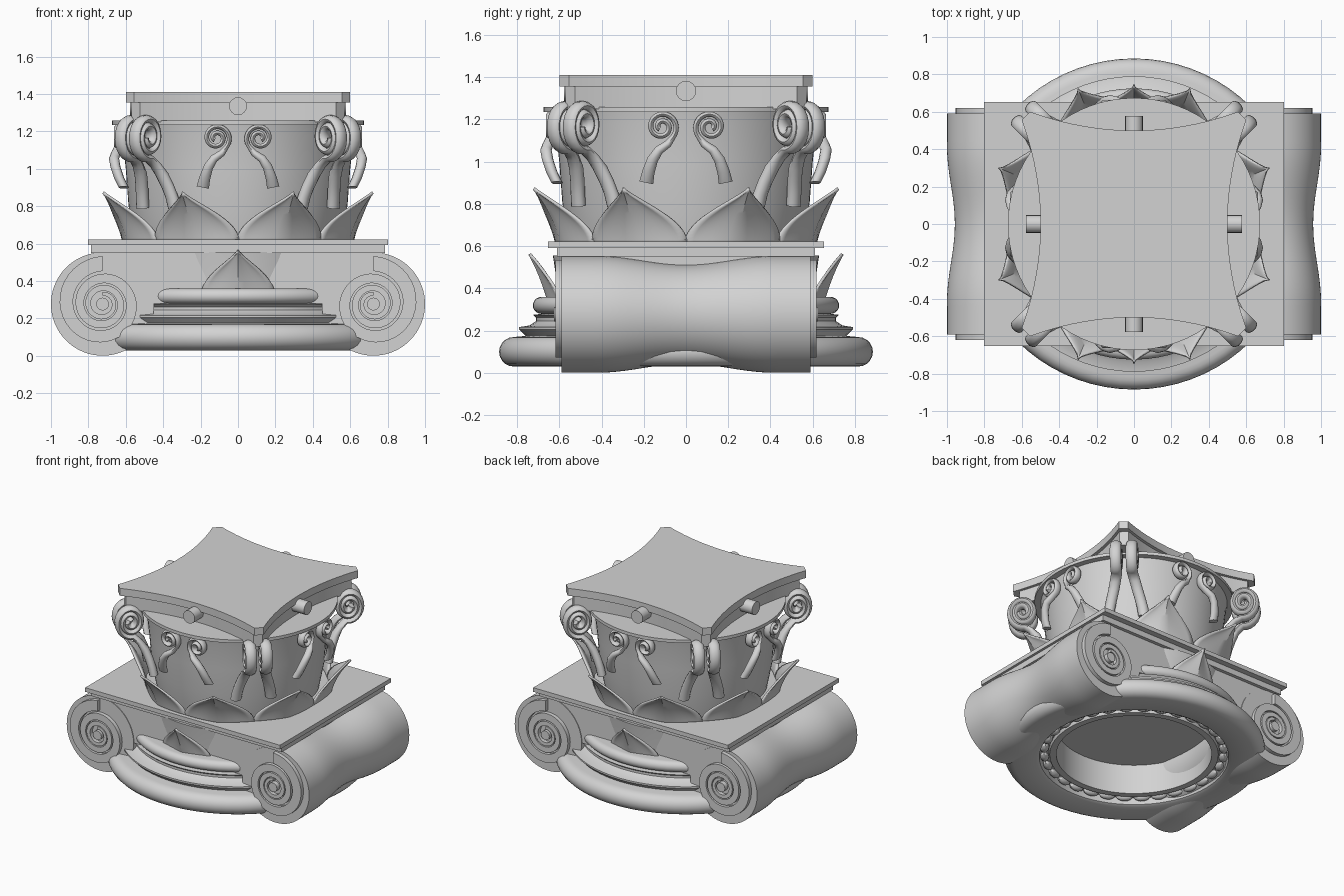
import bpy, bmesh, math
from math import sin, cos, pi, radians
from mathutils import Vector, Matrix

if "Cube" in bpy.data.objects:
    bpy.data.objects.remove(bpy.data.objects["Cube"], do_unlink=True)

stone = bpy.data.materials.new("grey stone")
stone.use_nodes = True
stone.diffuse_color = (0.65, 0.65, 0.65, 1)
bsdf = stone.node_tree.nodes["Principled BSDF"]
bsdf.inputs["Base Color"].default_value = (0.65, 0.65, 0.65, 1)
bsdf.inputs["Roughness"].default_value = 0.7


def finish(bm, name, smooth=True, angle=32):
    bmesh.ops.recalc_face_normals(bm, faces=bm.faces)
    mesh = bpy.data.meshes.new(name)
    bm.to_mesh(mesh)
    bm.free()
    mesh.materials.append(stone)
    obj = bpy.data.objects.new(name, mesh)
    bpy.context.collection.objects.link(obj)
    if smooth:
        bpy.ops.object.select_all(action="DESELECT")
        obj.select_set(True)
        bpy.context.view_layer.objects.active = obj
        bpy.ops.object.shade_smooth_by_angle(angle=radians(angle))
    return obj


def box(name, hx, hy, z0, z1):
    bm = bmesh.new()
    bmesh.ops.create_cube(bm, size=1, matrix=Matrix.Translation((0, 0, (z0 + z1) / 2))
                          @ Matrix.Diagonal((2 * hx, 2 * hy, z1 - z0, 1)))
    return finish(bm, name, False)


def lathe(name, profile, closed=False, matrix=Matrix(), steps=72):
    bm = bmesh.new()
    pts = profile + profile[:1] if closed else profile
    vs = [bm.verts.new((r, 0, z)) for r, z in pts]
    es = [bm.edges.new(p) for p in zip(vs, vs[1:])]
    bmesh.ops.spin(bm, geom=vs + es, axis=(0, 0, 1), cent=(0, 0, 0),
                   angle=2 * pi, steps=steps)
    bmesh.ops.remove_doubles(bm, verts=bm.verts, dist=1e-4)
    bmesh.ops.transform(bm, matrix=matrix, verts=bm.verts)
    return finish(bm, name)


def prism(name, outline, z0, z1):
    bm = bmesh.new()
    face = bm.faces.new([bm.verts.new((x, y, z0)) for x, y in outline])
    ext = bmesh.ops.extrude_face_region(bm, geom=[face])["geom"]
    bmesh.ops.translate(bm, vec=(0, 0, z1 - z0),
                        verts=[v for v in ext if isinstance(v, bmesh.types.BMVert)])
    return finish(bm, name)


def sweep(name, path, side, wide, thick):
    """Elliptical ribbon along a path; thick is one value per point."""
    bm = bmesh.new()
    rings, n = [], 10
    for i, p in enumerate(path):
        t = (path[min(i + 1, len(path) - 1)] - path[max(i - 1, 0)]).normalized()
        nrm = t.cross(side).normalized()
        rings.append([bm.verts.new(p + side * wide * cos(2 * pi * k / n)
                                   + nrm * thick[i] * sin(2 * pi * k / n)) for k in range(n)])
    for a, b in zip(rings, rings[1:]):
        for k in range(n):
            bm.faces.new((a[k], a[(k + 1) % n], b[(k + 1) % n], b[k]))
    bm.faces.new(rings[0])
    bm.faces.new(rings[-1])
    return finish(bm, name, angle=50)


def arc(cx, cz, r, a0, a1, n=10):
    return [(cx + r * cos(radians(a0 + (a1 - a0) * i / n)),
             cz + r * sin(radians(a0 + (a1 - a0) * i / n))) for i in range(n + 1)]


def curl(cx, cz, r0, r1, start, turns, squash=1.0, n=52):
    out = []
    for i in range(n + 1):
        f = i / n
        a, r = radians(start) + 2 * pi * turns * f, r0 + (r1 - r0) * f
        out.append((cx + squash * r * cos(a), cz + r * sin(a)))
    return out


# Moulded base ring, open in the middle
lathe("base_ring", [(0.525, 0.06), (0.57, 0.06), (0.575, 0.085), (0.63, 0.085), (0.64, 0.04),
                    (0.66, 0.03)]
      + arc(0.815, 0.10, 0.07, -90, 90)
      + [(0.76, 0.175), (0.79, 0.205), (0.79, 0.217), (0.74, 0.225), (0.71, 0.245),
         (0.71, 0.262), (0.725, 0.275), (0.68, 0.28)] + arc(0.685, 0.32, 0.04, -90, 90)
      + [(0.525, 0.36)], closed=True)

# Beading under the ring
bm = bmesh.new()
for i in range(32):
    bmesh.ops.create_uvsphere(bm, u_segments=10, v_segments=6, radius=0.03,
                              matrix=Matrix.Rotation(2 * pi * i / 32, 4, "Z")
                              @ Matrix.Translation((0.607, 0, 0.08)) @ Matrix.Diagonal((1, 1.9, 1, 1)))
finish(bm, "base_beading")

# Volute block, neck and slabs
box("volute_block", 0.74, 0.585, 0.28, 0.56)
lathe("lower_bell", [(0, 0.32), (0.60, 0.32), (0.61, 0.42), (0.63, 0.555), (0, 0.555)])
box("lower_slab", 0.785, 0.61, 0.55, 0.6)
box("upper_slab", 0.803, 0.653, 0.592, 0.623)

# Pinched side cushions with spiral faces
cushion = [(0, -0.59)]
for i in range(33):
    y = -0.59 + 1.18 * i / 32
    pinch = cos(pi * y / 0.84) ** 2 if abs(y) < 0.42 else 0
    cushion.append((0.276 - 0.042 * pinch, y))
cushion.append((0, 0.59))
CX, CZ = 0.724, 0.277


def volute_spiral(name, sx, sy):
    bm = bmesh.new()
    n, turns, k = 110, 3.0, 0.46
    strip = []
    for i in range(n + 1):
        t = turns * i / n
        a, r = pi / 2 - 2 * pi * t, 0.257 * math.exp(-k * t)
        inner = r * math.exp(-k) * 1.09
        strip.append([bm.verts.new((sx * (CX + q * cos(a)), sy * 0.585, CZ + q * sin(a)))
                      for q in (r, inner)])
    faces = [bm.faces.new((a[0], a[1], b[1], b[0])) for a, b in zip(strip, strip[1:])]
    ext = bmesh.ops.extrude_face_region(bm, geom=faces)["geom"]
    bmesh.ops.translate(bm, vec=(0, sy * 0.034, 0),
                        verts=[v for v in ext if isinstance(v, bmesh.types.BMVert)])
    finish(bm, name)


for sx, label in ((1, "left"), (-1, "right")):
    lathe(label + "_cushion", cushion,
          matrix=Matrix.Translation((sx * CX, 0, CZ)) @ Matrix.Rotation(pi / 2, 4, "X"))
    for sy, end in ((-1, "front"), (1, "back")):
        volute_spiral(f"{label}_{end}_volute", sx, sy)
        lathe(f"{label}_{end}_volute_eye", [(0, 0), (0.034, 0), (0.034, 0.045), (0, 0.045)],
              matrix=Matrix.Translation((sx * CX, sy * 0.58, CZ))
              @ Matrix.Rotation(-sy * pi / 2, 4, "X"), steps=24)

# Upper bell with its flange
lathe("upper_bell", [(0, 0.62), (0.55, 0.62), (0.585, 0.8), (0.60, 1.0), (0.62, 1.18),
                     (0.63, 1.235), (0.674, 1.235), (0.674, 1.258), (0, 1.258)])


def leaf(name, angle, z0, z1, r0, r1, half):
    """Pointed leaf with a centre ridge, outward tip and slightly flared edges."""
    bm = bmesh.new()
    nu, nv = 12, 16
    rows = []
    for j in range(nv + 1):
        v = j / nv
        w = max(cos(pi / 2 * v), 0) ** 1.35 * radians(half) + 0.002
        row = []
        for i in range(nu + 1):
            u = 2 * i / nu - 1
            ridge = 0.06 * (1 - abs(u)) ** 1.4 * (1 - v) * (0.4 + 1.7 * v)
            flare = 0.06 * abs(u) ** 3 * v * (1 - v)
            r = r0 + (r1 - r0) * v ** 2.2 + ridge + flare
            a = angle + u * w
            row.append(bm.verts.new((r * cos(a), r * sin(a), z0 + (z1 - z0) * v)))
        rows.append(row)
    for a, b in zip(rows, rows[1:]):
        for i in range(nu):
            bm.faces.new((a[i], a[i + 1], b[i + 1], b[i]))
    mod = finish(bm, name).modifiers.new("thickness", "SOLIDIFY")
    mod.thickness, mod.offset = 0.014, 0


# Leaf rows
for i in range(8):
    leaf(f"upper_leaf_{i + 1}", radians(22.5 + 45 * i), 0.615, 0.873, 0.613, 0.78, 23)
for name, a in (("front_lower_leaf", -90), ("back_lower_leaf", 90)):
    leaf(name, radians(a), 0.33, 0.563, 0.622, 0.74, 18)

# Curled scrolls: a pair at each corner and a small pair on each side
big = [(0.60, 0.79), (0.612, 0.85), (0.63, 0.91), (0.655, 0.97), (0.69, 1.02)] \
    + curl(0.748, 1.17, 0.116, 0.03, -100, 2.25, 0.82)
spread = [0.12, 0.112, 0.097, 0.08, 0.066]
small = [(0.188, 0.90), (0.178, 0.95), (0.158, 1.01), (0.128, 1.055), (0.085, 1.085)] \
    + curl(0.115, 1.165, 0.072, 0.014, -140, -1.75)
small_out = [0.61, 0.635, 0.655, 0.663, 0.652]
for q in range(4):
    for s in (-1, 1):
        tag = f"{q + 1}_{'a' if s < 0 else 'b'}"
        th = radians(45 + 90 * q)
        d, l = Vector((cos(th), sin(th), 0)), Vector((-sin(th), cos(th), 0))
        path = [d * r + l * s * (spread[i] if i < 5 else 0.054) + Vector((0, 0, z))
                for i, (r, z) in enumerate(big)]
        sweep("corner_scroll_" + tag, path, l, 0.038,
              [0.03 if i < 4 else 0.022 for i in range(len(path))])
        th = radians(90 * q)
        d, l = Vector((cos(th), sin(th), 0)), Vector((-sin(th), cos(th), 0))
        path = [d * (small_out[i] if i < 5 else 0.635) + l * s * u + Vector((0, 0, z))
                for i, (u, z) in enumerate(small)]
        sweep("small_scroll_" + tag, path, d, 0.027,
              [0.035 - 0.004 * i if i < 5 else 0.013 for i in range(len(path))])


# Two-step concave-sided top plate
def concave(a, c, mid, n=20):
    side = [(a - 2 * a * i / n, mid + (c - mid) * (1 - 2 * i / n) ** 2) for i in range(n + 1)]
    return [(x * cos(q * pi / 2) - y * sin(q * pi / 2), x * sin(q * pi / 2) + y * cos(q * pi / 2))
            for q in range(4) for x, y in side]


prism("top_plate_lower", concave(0.525, 0.57, 0.475), 1.25, 1.36)
prism("top_plate_upper", concave(0.555, 0.60, 0.50), 1.355, 1.41)

# Round studs in the middle of each top side
for q in range(4):
    lathe(f"top_stud_{q + 1}", [(0, 0.47), (0.048, 0.47), (0.048, 0.578), (0, 0.578)],
          matrix=Matrix.Translation((0, 0, 1.335)) @ Matrix.Rotation(q * pi / 2, 4, "Z")
          @ Matrix.Rotation(-pi / 2, 4, "X"), steps=16)
